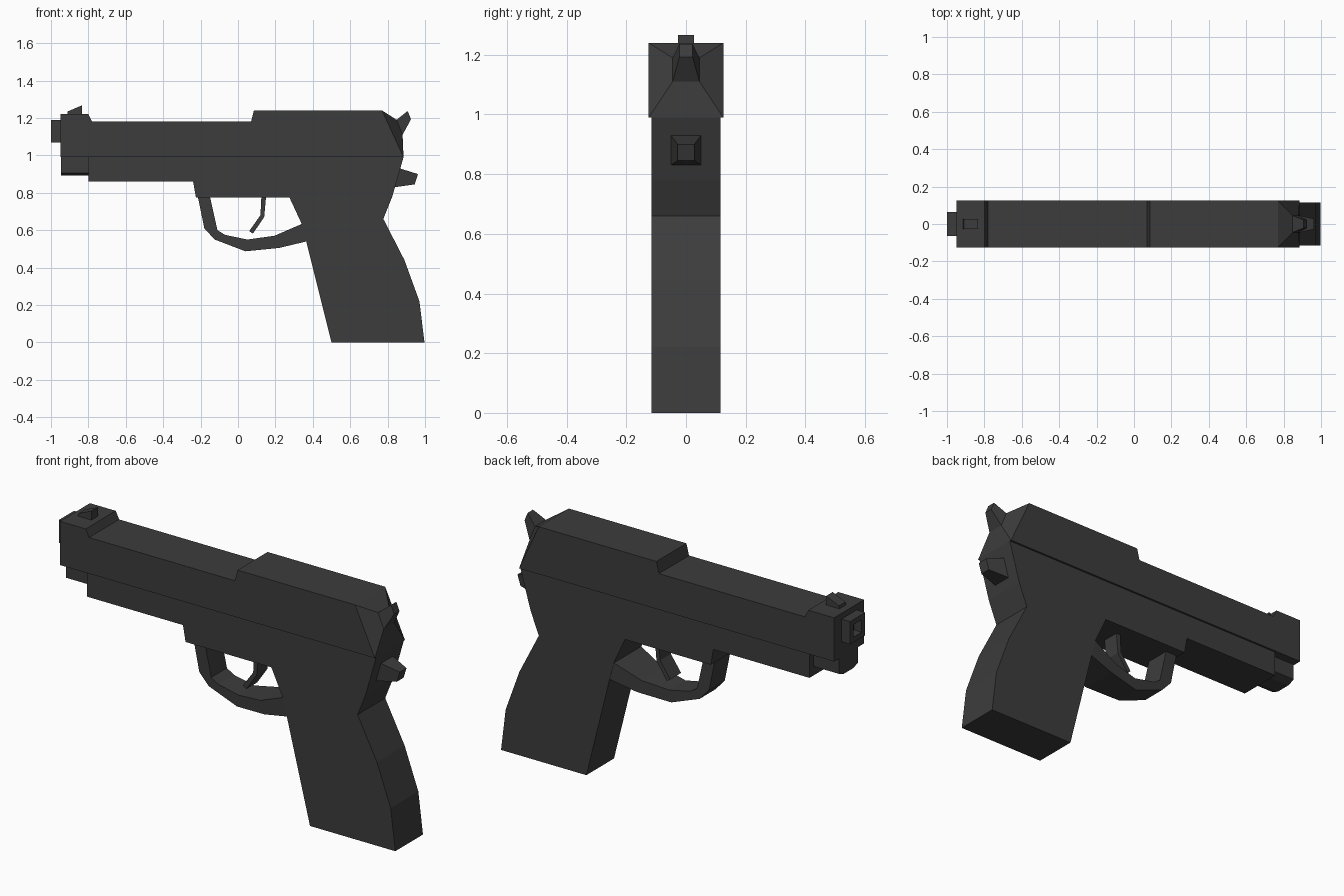
import bpy, bmesh
from mathutils import Vector

cube = bpy.data.objects.get("Cube")
if cube:
    bpy.data.objects.remove(cube)

metal = bpy.data.materials.new("dark gunmetal")
metal.use_nodes = True
colour = (0.045, 0.045, 0.045, 1)
metal.diffuse_color = colour
shader = metal.node_tree.nodes["Principled BSDF"]
shader.inputs["Base Color"].default_value = colour
shader.inputs["Roughness"].default_value = 0.7


def finish(name, bm):
    bmesh.ops.recalc_face_normals(bm, faces=bm.faces)
    mesh = bpy.data.meshes.new(name)
    bm.to_mesh(mesh)
    bm.free()
    mesh.materials.append(metal)
    obj = bpy.data.objects.new(name, mesh)
    bpy.context.collection.objects.link(obj)
    return obj


def side_profile(points, half):
    """Extrude an (x, z) outline across y; half is a width or a function of x."""
    width = half if callable(half) else lambda x: half
    bm = bmesh.new()
    near, far = ([bm.verts.new((x, s * width(x), z)) for x, z in points] for s in (-1, 1))
    bm.faces.new(near)
    bm.faces.new(far[::-1])
    for i in range(len(points)):
        j = (i + 1) % len(points)
        bm.faces.new((near[j], near[i], far[i], far[j]))
    bmesh.ops.recalc_face_normals(bm, faces=bm.faces)
    return bm


def end_face(bm, sign):
    return max(bm.faces, key=lambda f: sign * f.calc_center_median().x + abs(f.normal.x) * 0.01)


def extend_face(bm, face, top, bottom, half):
    """Extrude a four-sided face to a new upper and lower (x, z) edge."""
    new = bmesh.ops.extrude_discrete_faces(bm, faces=[face])["faces"][0]
    middle = new.calc_center_median().z
    for v in new.verts:
        x, z = top if v.co.z > middle else bottom
        v.co = Vector((x, half if v.co.y > 0 else -half, z))
    return new


# Slide, faceted at the rear and drawn out into the hammer spur
slide = side_profile([(-0.95, 0.99), (-0.95, 1.22), (-0.80, 1.22), (-0.78, 1.18),
                      (0.07, 1.18), (0.085, 1.24), (0.77, 1.24), (0.885, 0.99)], 0.125)
rear = extend_face(slide, end_face(slide, 1), (0.848, 1.19), (0.88, 1.11), 0.045)
extend_face(slide, rear, (0.907, 1.237), (0.925, 1.193), 0.022)
finish("slide_and_hammer", slide)

# Frame and grip
frame = side_profile([(-0.80, 0.99), (-0.80, 0.86), (-0.24, 0.86), (-0.225, 0.775),
                      (0.275, 0.775), (0.34, 0.635), (0.365, 0.54), (0.50, 0),
                      (0.997, 0), (0.97, 0.22), (0.89, 0.44), (0.777, 0.66),
                      (0.825, 0.78), (0.885, 0.99)], 0.115)
finish("frame_and_grip", frame)

# Muzzle with a square bore
muzzle = side_profile([(-1, 1.07), (-1, 1.19), (-0.94, 1.19), (-0.94, 1.07)], 0.063)
mouth = end_face(muzzle, -1)
mouth = extend_face(muzzle, mouth, (-1, 1.163), (-1, 1.097), 0.034)
extend_face(muzzle, mouth, (-0.955, 1.163), (-0.955, 1.097), 0.034)
finish("muzzle", muzzle)

# Front sight
finish("front_sight", side_profile([(-0.915, 1.21), (-0.91, 1.235),
                                    (-0.835, 1.267), (-0.835, 1.21)], 0.027))

# Recoil spring housing with chamfered lower edges
rod = bmesh.new()
section = [(-0.08, 0.99), (-0.08, 0.907), (-0.04, 0.892),
           (0.04, 0.892), (0.08, 0.907), (0.08, 0.99)]
cap = rod.faces.new([rod.verts.new((-0.947, y, z)) for y, z in section])
ext = bmesh.ops.extrude_face_region(rod, geom=[cap], use_keep_orig=True)["geom"]
bmesh.ops.translate(rod, vec=(0.15, 0, 0), verts=[g for g in ext if isinstance(g, bmesh.types.BMVert)])
finish("spring_housing", rod)

# Trigger guard, widening to meet the grip
outer = [(-0.215, 0.78), (-0.18, 0.61), (-0.125, 0.55), (0.04, 0.487), (0.22, 0.505), (0.367, 0.54)]
inner = [(0.345, 0.635), (0.195, 0.57), (0.05, 0.55), (-0.07, 0.575), (-0.11, 0.60), (-0.15, 0.78)]
finish("trigger_guard", side_profile(
    outer + inner, lambda x: 0.065 + 0.049 * min(1, max(0, (x - 0.04) / 0.3))))

# Trigger
finish("trigger", side_profile([(0.125, 0.78), (0.12, 0.68), (0.06, 0.595),
                                (0.08, 0.582), (0.14, 0.67), (0.15, 0.78)], 0.045))

# Tang knob behind the frame
tang = side_profile([(0.82, 0.83), (0.80, 0.93), (0.866, 0.93), (0.84, 0.83)], 0.05)
extend_face(tang, end_face(tang, 1), (0.962, 0.90), (0.945, 0.845), 0.028)
finish("tang", tang)
